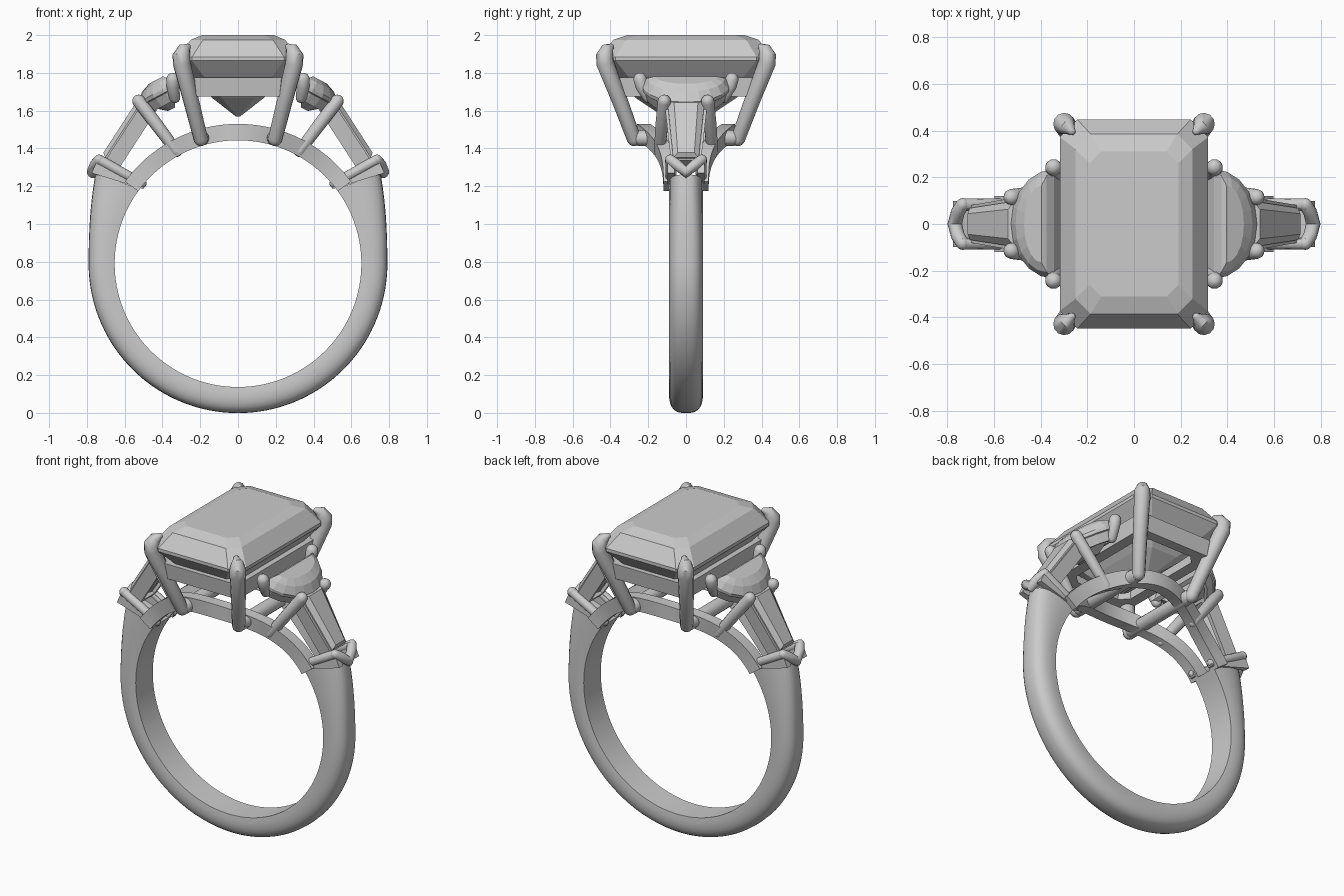
import bpy
import bmesh
from math import sin, cos, pi, radians
from mathutils import Vector

old = bpy.data.objects.get("Cube")
if old:
    bpy.data.objects.remove(old, do_unlink=True)

GREY = (0.6, 0.6, 0.6, 1)
mat = bpy.data.materials.new("pale grey")
mat.use_nodes = True
mat.diffuse_color = GREY
mat.node_tree.nodes["Principled BSDF"].inputs["Base Color"].default_value = GREY

CZ, R_IN = 0.79, 0.653      # ring centre height and finger radius


def finish(ob, mirror, smooth):
    """Material, shading and mirroring across the given axes."""
    ob.data.materials.clear()
    ob.data.materials.append(mat)
    bpy.ops.object.select_all(action='DESELECT')
    ob.select_set(True)
    bpy.context.view_layer.objects.active = ob
    if smooth:
        bpy.ops.object.shade_smooth_by_angle(angle=radians(40))
    if mirror:
        m = ob.modifiers.new("Mirror", 'MIRROR')
        m.use_axis = ['x' in mirror, 'y' in mirror, False]
        m.use_mirror_merge = False
    return ob


def loft(name, rings, mirror="", smooth=False, closed=False):
    """Skin a list of equal point rings; closed joins last to first."""
    bm = bmesh.new()
    vs = [[bm.verts.new(p) for p in ring] for ring in rings]
    n = len(vs[0])
    pairs = list(zip(vs, vs[1:])) + ([(vs[-1], vs[0])] if closed else [])
    for a, b in pairs:
        for i in range(n):
            j = (i + 1) % n
            bm.faces.new((a[i], a[j], b[j], b[i]))
    if not closed:
        bm.faces.new(vs[0])
        bm.faces.new(vs[-1])
    bmesh.ops.recalc_face_normals(bm, faces=bm.faces[:])
    me = bpy.data.meshes.new(name)
    bm.to_mesh(me)
    bm.free()
    ob = bpy.data.objects.new(name, me)
    bpy.context.collection.objects.link(ob)
    return finish(ob, mirror, smooth)


def rod(name, pts, radii, mirror=""):
    """Round wire along a path with domed ends."""
    pts = [Vector(p) for p in pts]
    start, end = (pts[0] - pts[1]).normalized(), (pts[-1] - pts[-2]).normalized()
    dome = [radians(a) for a in (25, 50, 70, 85)]
    path = [(pts[0] + start * radii[0] * sin(a), radii[0] * cos(a)) for a in reversed(dome)]
    path += list(zip(pts, radii))
    path += [(pts[-1] + end * radii[-1] * sin(a), radii[-1] * cos(a)) for a in dome]
    cu = bpy.data.curves.new(name, 'CURVE')
    cu.dimensions = '3D'
    cu.bevel_depth = 1
    cu.bevel_resolution = 4
    cu.use_fill_caps = True
    sp = cu.splines.new('POLY')
    sp.points.add(len(path) - 1)
    for q, (p, r) in zip(sp.points, path):
        q.co = (*p, 1)
        q.radius = r
    ob = bpy.data.objects.new(name, cu)
    bpy.context.collection.objects.link(ob)
    bpy.ops.object.select_all(action='DESELECT')
    ob.select_set(True)
    bpy.context.view_layer.objects.active = ob
    bpy.ops.object.convert(target='MESH')
    return finish(bpy.context.view_layer.objects.active, mirror, True)


# Band: open hoop, thicker towards the shoulders
def band_ring(deg):
    up = deg if deg <= 90 and deg > -90 else -180 - deg
    k = max(0, up) / 37
    thick = 0.138 + 0.1 * k * k
    section = [(0, 0.085)]
    for i in range(15):
        t = pi * i / 14
        c = cos(t)
        y = 0.09 * abs(c) ** 0.7 * (1 if c > 0 else -1)
        section.append((0.25 + 0.75 * sin(t) ** 0.8 if 0 < i < 14 else 0.25, y))
    section.append((0, -0.085))
    ring = []
    for f, y in section:
        lean = 5 * f * k
        a = radians(deg - lean if deg > -90 else deg + lean)
        r = R_IN + f * thick
        ring.append((r * cos(a), y, CZ + r * sin(a)))
    return ring


loft("band", [band_ring(37 - 254 * i / 96) for i in range(97)], smooth=True)


# Arched bridge rails bowing outwards under the centre stone
def rail_ring(deg):
    a = radians(deg)
    yc = 0.085 + 0.07 * (1 + cos(pi * cos(a) * 0.7 / 0.55))
    return [(r * cos(a), yc + y, CZ + r * sin(a))
            for r, y in ((R_IN, -.035), (R_IN, .035), (0.74, .035), (0.74, -.035))]


loft("bridge_rail", [rail_ring(36 + 108 * i / 40) for i in range(41)], "y", True)
rod("cross_bar", [(0.195, -0.25, 1.455), (0.195, 0.25, 1.455)], [0.042, 0.042], "x")


# Centre stone: step cut with clipped corners
def octagon(hx, hy, c, z):
    q = [(hx, hy - c), (hx - c, hy)]
    pts = q + [(-x, y) for x, y in reversed(q)]
    pts += [(-x, -y) for x, y in pts]
    return [(x, y, z) for x, y in pts]


loft("centre_stone", [octagon(*s) for s in (
    (0.012, 0.12, 0.008, 1.57), (0.14, 0.27, 0.05, 1.67), (0.25, 0.375, 0.07, 1.78),
    (0.318, 0.448, 0.075, 1.865), (0.318, 0.448, 0.075, 1.885),
    (0.25, 0.385, 0.065, 1.975), (0.19, 0.31, 0.05, 2.0))])
loft("centre_gallery", [octagon(*s) for s in (
    (0.27, 0.385, 0.05, 1.675), (0.28, 0.4, 0.05, 1.775),
    (0.225, 0.345, 0.05, 1.775), (0.2, 0.32, 0.05, 1.675))], closed=True)
rod("centre_prong", [(0.197, 0.275, 1.45), (0.25, 0.353, 1.66), (0.298, 0.428, 1.85),
                     (0.3, 0.43, 1.89), (0.285, 0.415, 1.925), (0.268, 0.398, 1.937)],
    [0.038, 0.042, 0.047, 0.047, 0.035, 0.018], "xy")


# Side stones: outline (along, across) placed on a tilted plane in x-z
def placer(origin, tilt):
    a = radians(tilt)

    def place(outline, su, sv, shift, h):
        return [(origin[0] + (u * su + shift) * cos(a) + h * sin(a), v * sv,
                 origin[1] - (u * su + shift) * sin(a) + h * cos(a)) for u, v in outline]
    return place


def side_stone(name, place, outline, rings):
    loft(name, [place(outline, *r) for r in rings], "x")


half_moon = [(0.21 * cos(t), 0.235 * sin(t))
             for t in (radians(-90 + 18 * i) for i in range(11))]
place = placer((0.335, 1.73), 28)
side_stone("half_moon_stone", place, half_moon, (
    (0.2, 0.35, 0.05, -0.1), (1, 1, 0, -0.005), (1, 1, 0, 0.015),
    (0.72, 0.88, 0.015, 0.055), (0.4, 0.7, 0.03, 0.075)))
loft("half_moon_collet", [place(half_moon, *r) for r in (
    (0.9, 0.9, 0.0, -0.065), (0.98, 0.98, 0, 0),
    (0.8, 0.86, 0.02, 0), (0.68, 0.78, 0.025, -0.065))], "x", closed=True)
rod("half_moon_prong", [(0.335, 0.2, 1.67), (0.345, 0.235, 1.73), (0.345, 0.243, 1.765)],
    [0.03, 0.034, 0.036], "xy")

LENGTH = 0.37
baguette = [(0, -0.115), (LENGTH, -0.08), (LENGTH, 0.08), (0, 0.115)]
place = placer((0.50, 1.65), 57)
side_stone("baguette_stone", place, baguette, (
    (0.7, 0.15, 0.055, -0.08), (0.95, 0.85, 0.01, -0.01), (0.95, 0.85, 0.01, 0.008),
    (0.86, 0.55, 0.026, 0.03)))
loft("baguette_channel", [place(baguette, *r) for r in (
    (1, 0.92, 0, -0.085), (1, 1, 0, 0.0),
    (0.93, 0.82, 0.013, 0.0), (0.9, 0.68, 0.018, -0.085))], "x", closed=True)
rod("baguette_prong", [(0.325, 0.14, 1.385), (0.43, 0.128, 1.525), (0.525, 0.115, 1.65)],
    [0.03, 0.034, 0.035], "xy")

# Shoulder guard: tapered side plates and a V-shaped tip
plate = [(0.5, 1.185), (0.49, 1.225), (0.735, 1.36), (0.775, 1.27)]
loft("shoulder_plate", [[(x, y, z) for x, z in plate] for y in (0.062, 0.098)], "xy")
rod("shoulder_edge", [(0.51, 0.083, 1.215), (0.735, 0.083, 1.34)], [0.026, 0.027], "xy")
rod("shoulder_tip", [(0.735, 0.083, 1.34), (0.755, 0.05, 1.315), (0.768, 0, 1.275),
                     (0.755, -0.05, 1.315), (0.735, -0.083, 1.34)],
    [0.028, 0.03, 0.032, 0.03, 0.028], "x")
